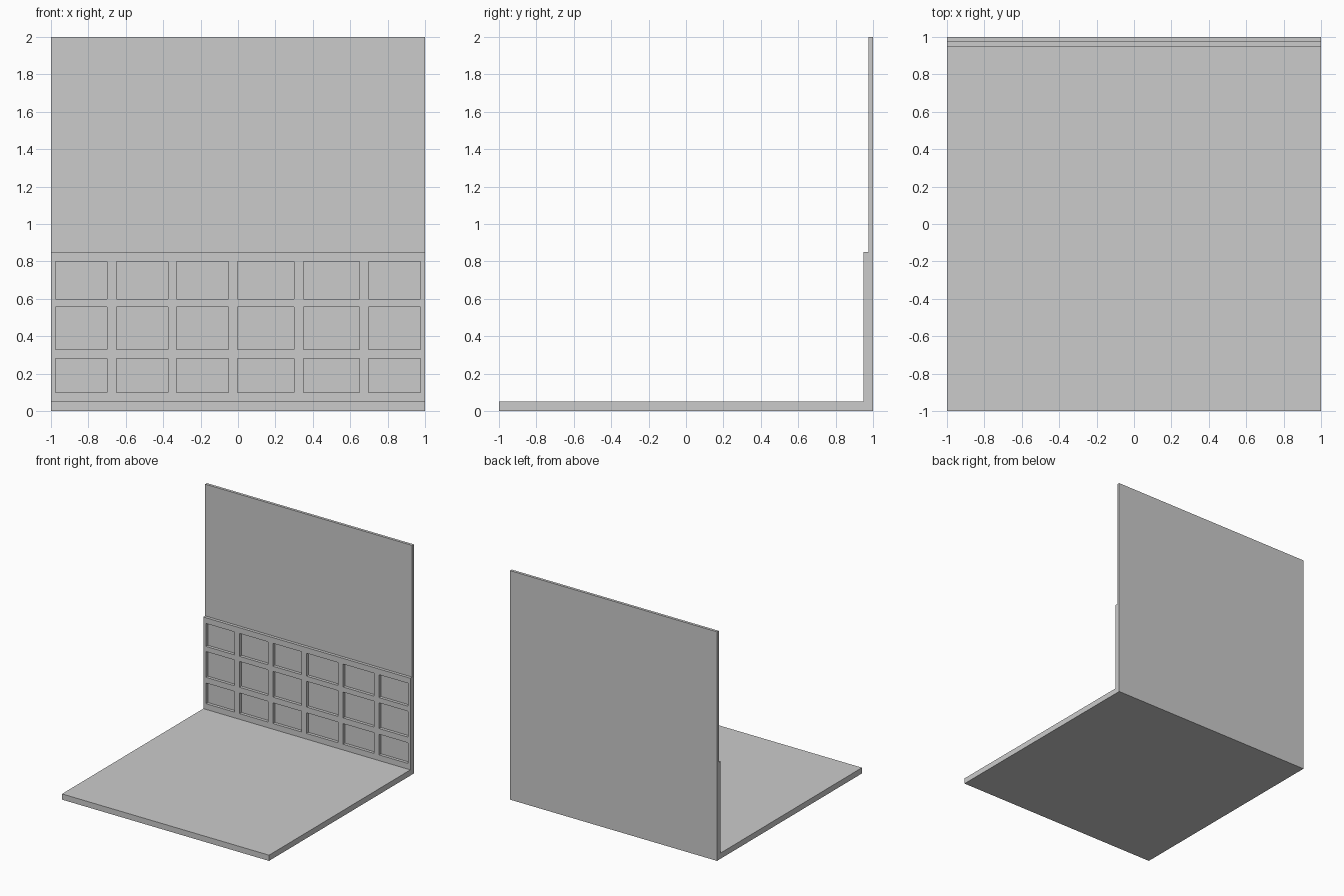
import bpy, bmesh

if "Cube" in bpy.data.objects:
    bpy.data.objects.remove(bpy.data.objects["Cube"])

WALL_Y = 0.976      # face of the plain upper wall
PANEL_Y = 0.95      # face of the wainscot frame


def to_object(bm, name):
    bmesh.ops.recalc_face_normals(bm, faces=bm.faces)
    mesh = bpy.data.meshes.new(name)
    bm.to_mesh(mesh)
    bm.free()
    obj = bpy.data.objects.new(name, mesh)
    bpy.context.collection.objects.link(obj)
    return obj


def add_box(bm, x0, x1, y0, y1, z0, z1):
    box = bmesh.ops.create_cube(bm, size=1)["verts"]
    bmesh.ops.scale(bm, verts=box, vec=(x1 - x0, y1 - y0, z1 - z0))
    bmesh.ops.translate(bm, verts=box,
                        vec=((x0 + x1) / 2, (y0 + y1) / 2, (z0 + z1) / 2))


# Floor, wainscot and wall: one stepped side profile extruded across x
profile = [(-1, 0), (1, 0), (1, 2), (WALL_Y, 2), (WALL_Y, 0.85),
           (PANEL_Y, 0.85), (PANEL_Y, 0.05), (-1, 0.05)]
bm = bmesh.new()
side = bm.faces.new([bm.verts.new((-1, y, z)) for y, z in profile])
ext = bmesh.ops.extrude_face_region(bm, geom=[side], use_keep_orig=True)
moved = [v for v in ext["geom"] if isinstance(v, bmesh.types.BMVert)]
bmesh.ops.translate(bm, verts=moved, vec=(2, 0, 0))
room = to_object(bm, "floor_and_panelled_wall")

# Recessed wainscot panels: 6 columns by 3 rows
columns = [(-0.975, -0.7), (-0.65, -0.375), (-0.328, -0.05),
           (-0.003, 0.3), (0.35, 0.65), (0.697, 0.975)]
rows = [(0.1, 0.28), (0.33, 0.555), (0.6, 0.8)]
bm = bmesh.new()
for x0, x1 in columns:
    for z0, z1 in rows:
        add_box(bm, x0, x1, PANEL_Y - 0.1, WALL_Y, z0, z1)
cutter = to_object(bm, "panel_recess_cutter")

mod = room.modifiers.new("panel_recesses", 'BOOLEAN')
mod.operation = 'DIFFERENCE'
mod.solver = 'EXACT'
mod.object = cutter

# Bake the cut, then discard the helper
bpy.context.view_layer.objects.active = room
room.select_set(True)
bpy.ops.object.modifier_apply(modifier=mod.name)
bpy.data.objects.remove(cutter, do_unlink=True)
